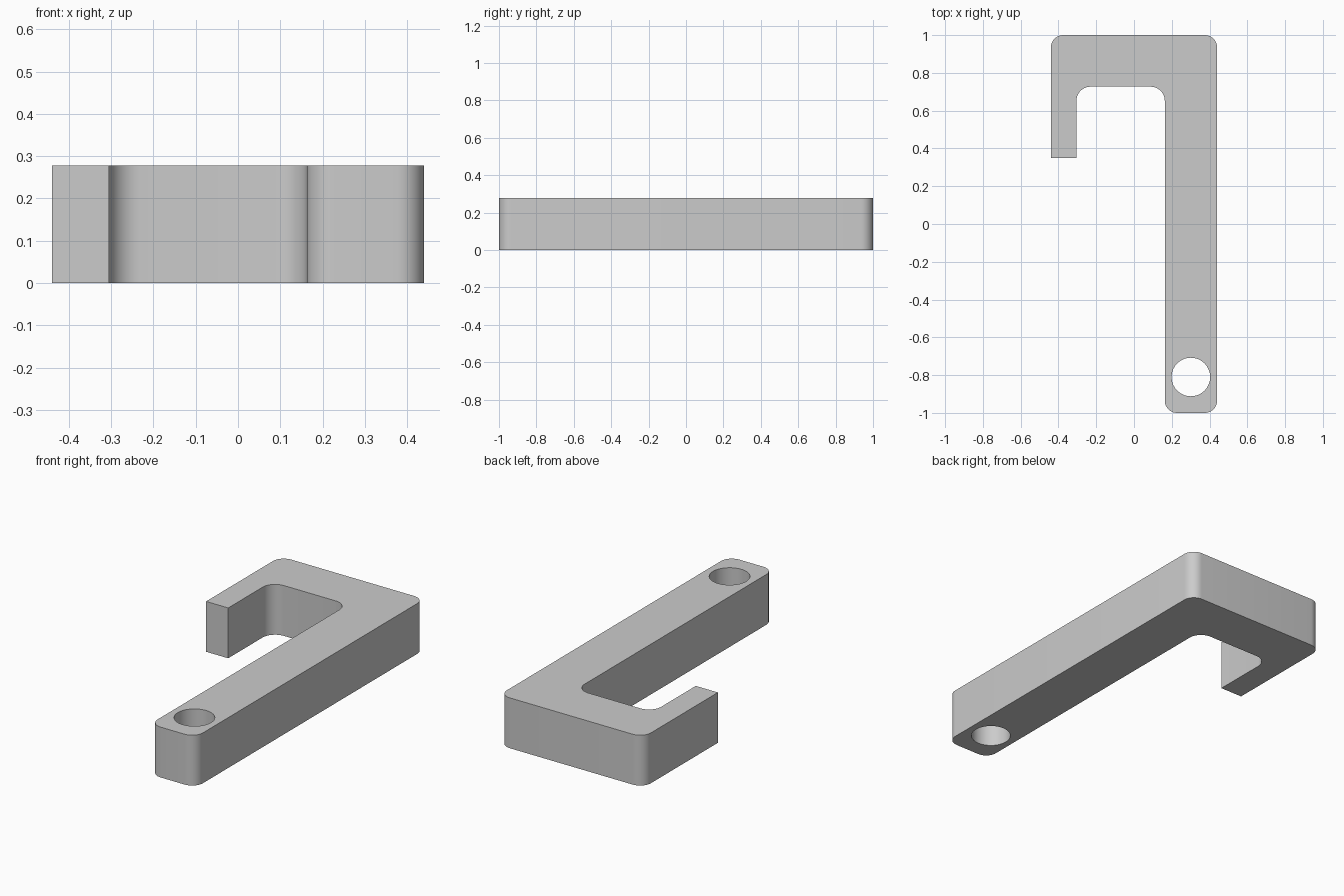
import bpy, bmesh, math
from mathutils import Vector

cube = bpy.data.objects.get("Cube")
if cube:
    bpy.data.objects.remove(cube, do_unlink=True)

HEIGHT = 0.278
grey = bpy.data.materials.new("light grey")
grey.use_nodes = True
colour = (0.6, 0.6, 0.6, 1)
grey.diffuse_color = colour
grey.node_tree.nodes["Principled BSDF"].inputs["Base Color"].default_value = colour


def rounded_outline(corners, steps=10):
    """Replace each right-angled (x, y, radius) corner with an arc."""
    points = []
    for i, (x, y, r) in enumerate(corners):
        p = Vector((x, y))
        if r == 0:
            points.append(p)
            continue
        a = (Vector(corners[i - 1][:2]) - p).normalized() * r
        b = (Vector(corners[(i + 1) % len(corners)][:2]) - p).normalized() * r
        for k in range(steps + 1):
            t = math.pi / 2 * k / steps
            points.append(p + a * (1 - math.sin(t)) + b * (1 - math.cos(t)))
    return points


def prism(name, points, bottom, top):
    """Extrude a flat outline between two heights."""
    bm = bmesh.new()
    base = bm.faces.new([bm.verts.new((p.x, p.y, bottom)) for p in points])
    new = bmesh.ops.extrude_face_region(bm, geom=[base], use_keep_orig=True)["geom"]
    bmesh.ops.translate(bm, vec=(0, 0, top - bottom),
                        verts=[v for v in new if isinstance(v, bmesh.types.BMVert)])
    bmesh.ops.recalc_face_normals(bm, faces=bm.faces)
    mesh = bpy.data.meshes.new(name)
    bm.to_mesh(mesh)
    bm.free()
    mesh.materials.append(grey)
    obj = bpy.data.objects.new(name, mesh)
    bpy.context.collection.objects.link(obj)
    return obj


# Hook body: long arm, thick bridge and short lip in one outline
hook = prism("hook_body", rounded_outline([
    (0.44, -1, 0.065), (0.44, 1, 0.065), (-0.44, 1, 0.065),
    (-0.44, 0.35, 0), (-0.305, 0.35, 0),
    (-0.305, 0.727, 0.075), (0.163, 0.727, 0.075), (0.163, -1, 0.065),
]), 0, HEIGHT)

# Mounting hole through the end of the arm
circle = [Vector((0.301 + 0.102 * math.cos(a), -0.81 + 0.102 * math.sin(a)))
          for a in (math.tau * k / 64 for k in range(64))]
cutter = prism("hole_cutter", circle, -0.1, HEIGHT + 0.1)
cutter.hide_render = True
cut = hook.modifiers.new("mounting_hole", 'BOOLEAN')
cut.operation = 'DIFFERENCE'
cut.solver = 'EXACT'
cut.object = cutter

bpy.ops.object.select_all(action='DESELECT')
hook.select_set(True)
bpy.context.view_layer.objects.active = hook
bpy.ops.object.modifier_apply(modifier=cut.name)
bpy.data.objects.remove(cutter, do_unlink=True)
bpy.ops.object.shade_smooth_by_angle(angle=math.radians(30))
